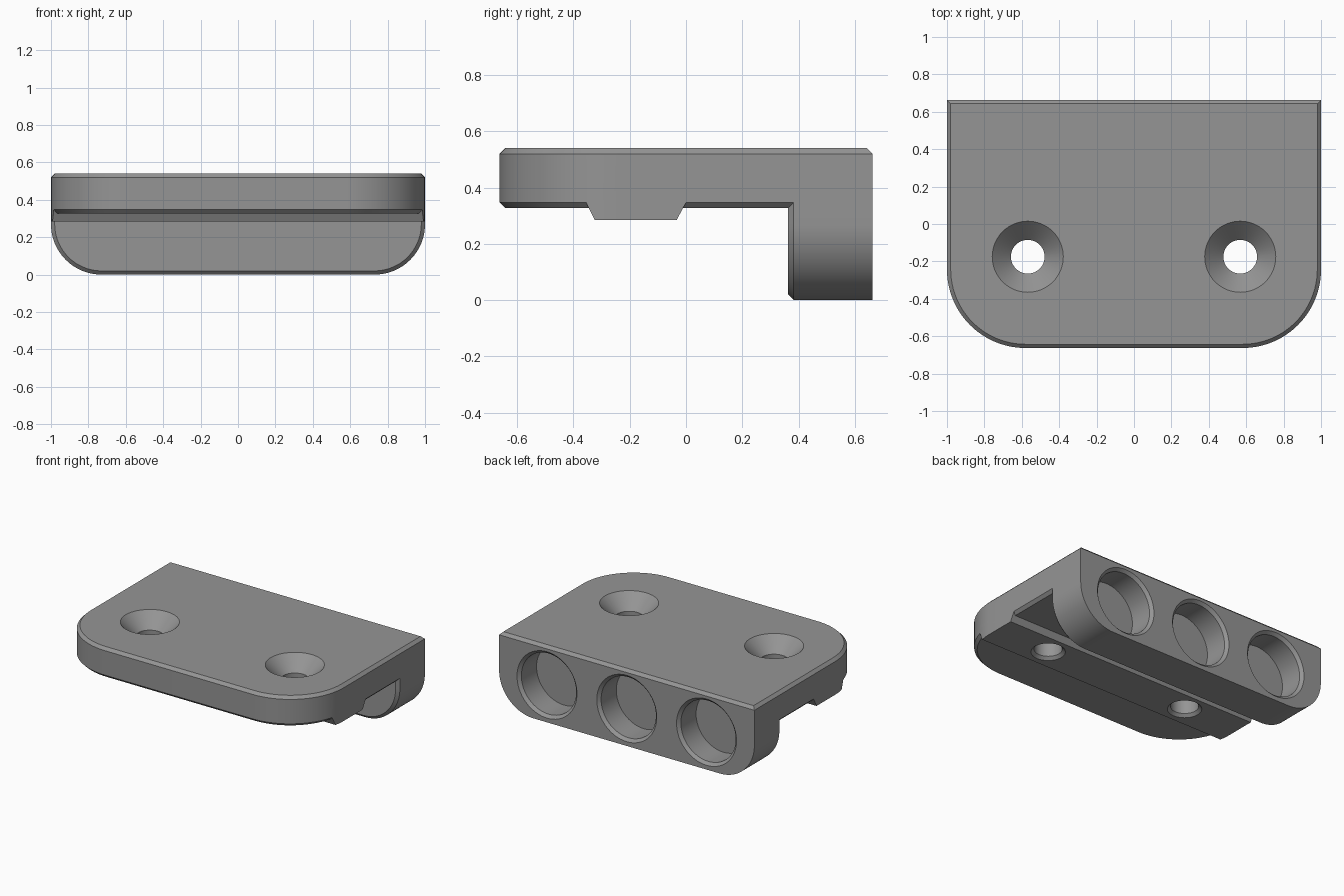
import bpy, bmesh, math

if "Cube" in bpy.data.objects:
    bpy.data.objects.remove(bpy.data.objects["Cube"])

C = 0.02            # edge chamfer
TOP, LOW = 0.54, 0.327   # plate top and underside
BACK = 0.663

grey = bpy.data.materials.new("mid grey")
grey.diffuse_color = (0.3, 0.3, 0.3, 1)
grey.use_nodes = True
grey.node_tree.nodes["Principled BSDF"].inputs["Base Color"].default_value = grey.diffuse_color


def loft(name, rings):
    """Solid through a list of rings with equal point counts."""
    bm = bmesh.new()
    loops = [[bm.verts.new(p) for p in ring] for ring in rings]
    n = len(loops[0])
    for a, b in zip(loops, loops[1:]):
        for i in range(n):
            bm.faces.new((a[i], a[(i + 1) % n], b[(i + 1) % n], b[i]))
    bm.faces.new(loops[0])
    bm.faces.new(loops[-1])
    bmesh.ops.recalc_face_normals(bm, faces=bm.faces)
    me = bpy.data.meshes.new(name)
    bm.to_mesh(me)
    bm.free()
    me.materials.append(grey)
    ob = bpy.data.objects.new(name, me)
    bpy.context.collection.objects.link(ob)
    return ob


def combine(target, tool, op):
    """Apply a boolean and discard the tool."""
    mod = target.modifiers.new("cut", 'BOOLEAN')
    mod.operation, mod.solver, mod.object = op, 'EXACT', tool
    bpy.context.view_layer.objects.active = target
    bpy.ops.object.modifier_apply(modifier=mod.name)
    bpy.data.objects.remove(tool, do_unlink=True)


def tongue(hx, low, high, r, steps=24):
    """Outline with two square upper corners and two rounded lower ones."""
    pts = [(hx, high), (-hx, high)]
    for sx, start in ((-1, math.pi), (1, 1.5 * math.pi)):
        for i in range(steps + 1):
            a = start + i / steps * math.pi / 2
            pts.append((sx * (hx - r) + r * math.cos(a), low + r + r * math.sin(a)))
    return pts


def plan(inset, z, back_inset=0):
    return [(x, y, z) for x, y in
            tongue(1 - inset, -BACK + inset, BACK - back_inset, 0.42 - inset)]


def upright(inset, y):
    return [(x, y, z) for x, z in tongue(1 - inset, inset, 0.45, 0.27 - inset)]


def circle(r, level, cx, c2, axis, n=64):
    pts = []
    for i in range(n):
        a = 2 * math.pi * i / n
        u, v = cx + r * math.cos(a), c2 + r * math.sin(a)
        pts.append((u, v, level) if axis == 'Z' else (u, level, v))
    return pts


# Top plate with chamfered rims
body = loft("mounting_bracket", [plan(C, LOW), plan(0, LOW + C),
                                 plan(0, TOP - C), plan(C, TOP, C)])

# Cross rail under the plate, trimmed to the plate outline
rail_profile = [(-0.325, 0.285), (-0.033, 0.285), (0, 0.347), (0, 0.4),
                (-0.355, 0.4), (-0.355, 0.347)]
rail = loft("rail", [[(x, y, z) for y, z in rail_profile] for x in (-1.2, 1.2)])
combine(rail, loft("trim", [plan(0, 0.1), plan(0, 0.5)]), 'INTERSECT')
combine(body, rail, 'UNION')

# Rear upright with rounded lower corners
combine(body, loft("upright", [upright(C, 0.363), upright(0, 0.363 + C),
                               upright(0, BACK)]), 'UNION')

# Countersunk screw holes
for x in (-0.568, 0.568):
    hole = [(0.11, 0.2), (0.11, 0.285), (0.09, 0.305), (0.09, 0.44),
            (0.19, TOP), (0.19, 0.6)]
    combine(body, loft("screw_hole", [circle(r, z, x, -0.175, 'Z') for r, z in hole]),
            'DIFFERENCE')

# Round pockets in the back face
for x in (-0.625, 0, 0.625):
    pocket = [(0.215, BACK - 0.19), (0.215, BACK - C), (0.235, BACK), (0.235, BACK + 0.1)]
    combine(body, loft("pocket", [circle(r, y, x, 0.265, 'Y') for r, y in pocket]),
            'DIFFERENCE')

# Smooth curves, crisp edges
bpy.ops.object.select_all(action='DESELECT')
body.select_set(True)
bpy.context.view_layer.objects.active = body
bpy.ops.object.shade_smooth_by_angle(angle=math.radians(25))
